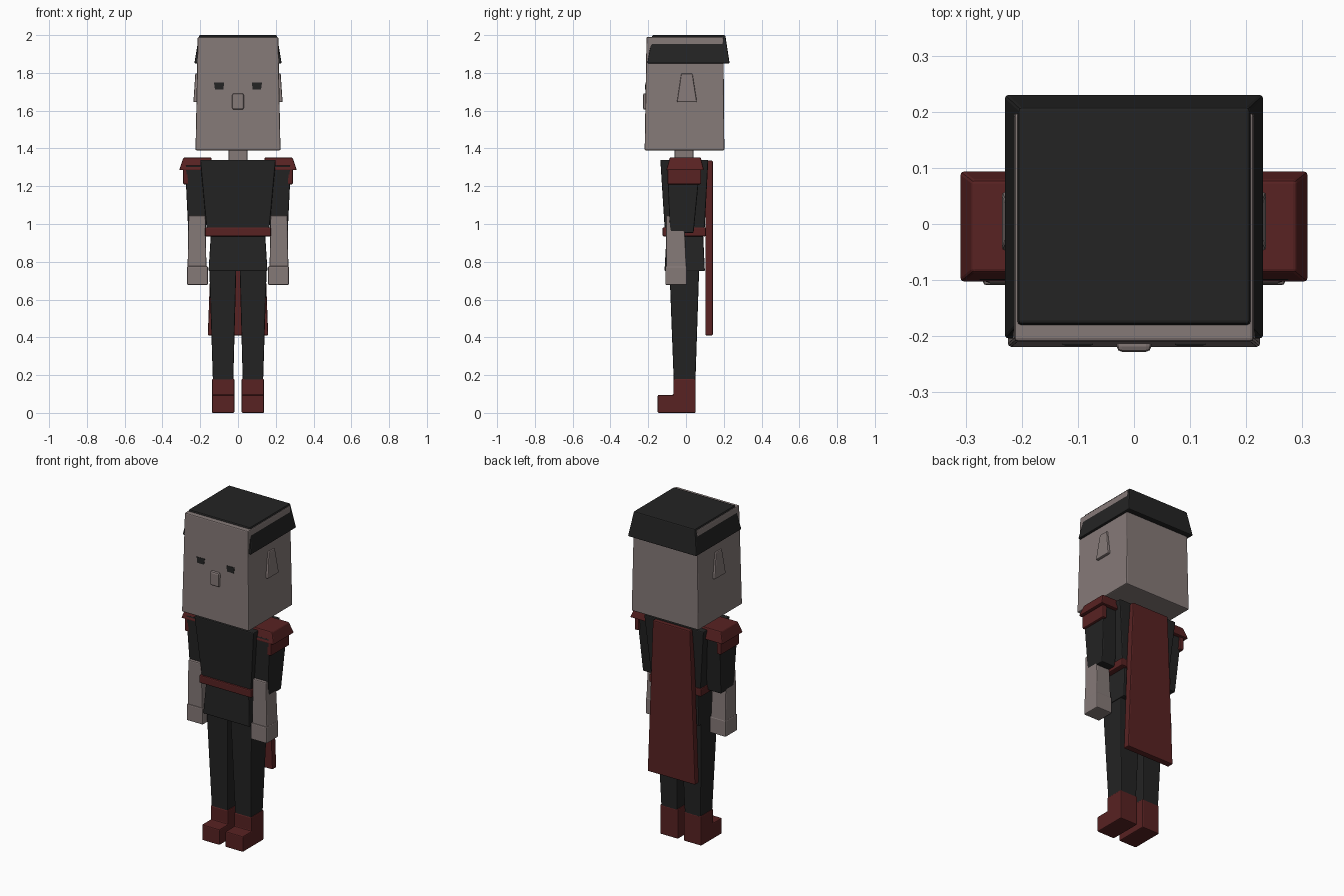
import bpy

if "Cube" in bpy.data.objects:
    bpy.data.objects.remove(bpy.data.objects["Cube"])


def material(name, rgb):
    m = bpy.data.materials.new(name)
    m.diffuse_color = (*rgb, 1)
    m.use_nodes = True
    m.node_tree.nodes["Principled BSDF"].inputs["Base Color"].default_value = m.diffuse_color
    return m


SKIN = material("ashen skin", (0.235, 0.193, 0.187))
DARK = material("charcoal", (0.017, 0.017, 0.017))
RED = material("dark red", (0.098, 0.016, 0.016))


def finish(name, mat, verts, faces, bevel):
    mesh = bpy.data.meshes.new(name)
    mesh.from_pydata(verts, [], faces)
    mesh.materials.append(mat)
    ob = bpy.data.objects.new(name, mesh)
    bpy.context.collection.objects.link(ob)
    if bevel:
        mod = ob.modifiers.new("soft edges", 'BEVEL')
        mod.width = bevel
        mod.segments = 2
    return ob


def block(name, mat, z0, low, z1, high=None, bevel=0.006):
    """Tapered box: low and high are (x0, x1, y0, y1) at heights z0 and z1."""
    verts = []
    for z, (x0, x1, y0, y1) in ((z0, low), (z1, high or low)):
        verts += [(x0, y0, z), (x1, y0, z), (x1, y1, z), (x0, y1, z)]
    sides = [(i, (i + 1) % 4, (i + 1) % 4 + 4, i + 4) for i in range(4)]
    return finish(name, mat, verts, [(3, 2, 1, 0), (4, 5, 6, 7)] + sides, bevel)


def extrude_x(name, mat, profile, x0, x1, bevel=0.006):
    """Side profile of (y, z) points, counter-clockwise, extruded along x."""
    n = len(profile)
    verts = [(x, y, z) for x in (x0, x1) for y, z in profile]
    sides = [(i, i + n, (i + 1) % n + n, (i + 1) % n)[::-1] for i in range(n)]
    return finish(name, mat, verts,
                  [tuple(range(n))[::-1], tuple(range(n, 2 * n))] + sides, bevel)


def mirrored(ob):
    """Mirror a right-hand part to the other side of the body."""
    ob.modifiers.new("other side", 'MIRROR')
    return ob


# Head, hair and face
block("head", SKIN, 1.39, (-.225, .225, -.219, .203), 1.99, (-.213, .213, -.209, .198))
block("hair", DARK, 1.85, (-.231, .231, -.205, .231), 2.0, (-.206, .206, -.178, .208))
block("nose", SKIN, 1.605, (-.031, .031, -.228, -.19), 1.692, (-.031, .031, -.228, -.19), .01)
mirrored(block("eye", DARK, 1.713, (.078, .122, -.2165, -.209),
               1.748, (.073, .127, -.2155, -.208), 0))
mirrored(block("ear", SKIN, 1.645, (.2, .236, -.048, .058), 1.797, (.2, .226, -.025, .034)))
block("neck", SKIN, 1.3, (-.05, .05, -.06, .04), 1.41)

# Body
block("torso", DARK, .96, (-.165, .165, -.112, .098), 1.34, (-.2, .2, -.136, .118))
block("belt", RED, .935, (-.175, .175, -.124, .106), .982)
block("tunic_skirt", DARK, .75, (-.156, .156, -.114, .1), .96, (-.143, .143, -.102, .09))
block("cape", RED, .41, (-.16, .16, .102, .142), 1.335, (-.125, .125, .102, .142))

# Arms: sleeve, forearm pushed slightly forward, hand
mirrored(block("sleeve", DARK, .952, (.172, .263, -.085, .04), 1.31, (.15, .28, -.1, .075)))
mirrored(block("forearm", SKIN, .76, (.167, .267, -.104, .003), 1.045, (.172, .262, -.106, -.01)))
mirrored(block("hand", SKIN, .677, (.16, .269, -.109, .004), .777))

# Shoulder armour: flared cap over a side plate
mirrored(block("shoulder_cap", RED, 1.285, (.14, .311, -.104, .095),
               1.352, (.14, .289, -.086, .078)))
mirrored(block("shoulder_plate", RED, 1.21, (.262, .29, -.098, .08), 1.3))

# Legs and boots
mirrored(block("leg", DARK, .17, (.025, .133, -.065, .05), .77, (.009, .152, -.088, .07)))
boot = [(-.15, 0), (.051, 0), (.051, .18), (-.067, .18), (-.067, .095), (-.15, .095)]
mirrored(extrude_x("boot", RED, boot, .019, .138))
